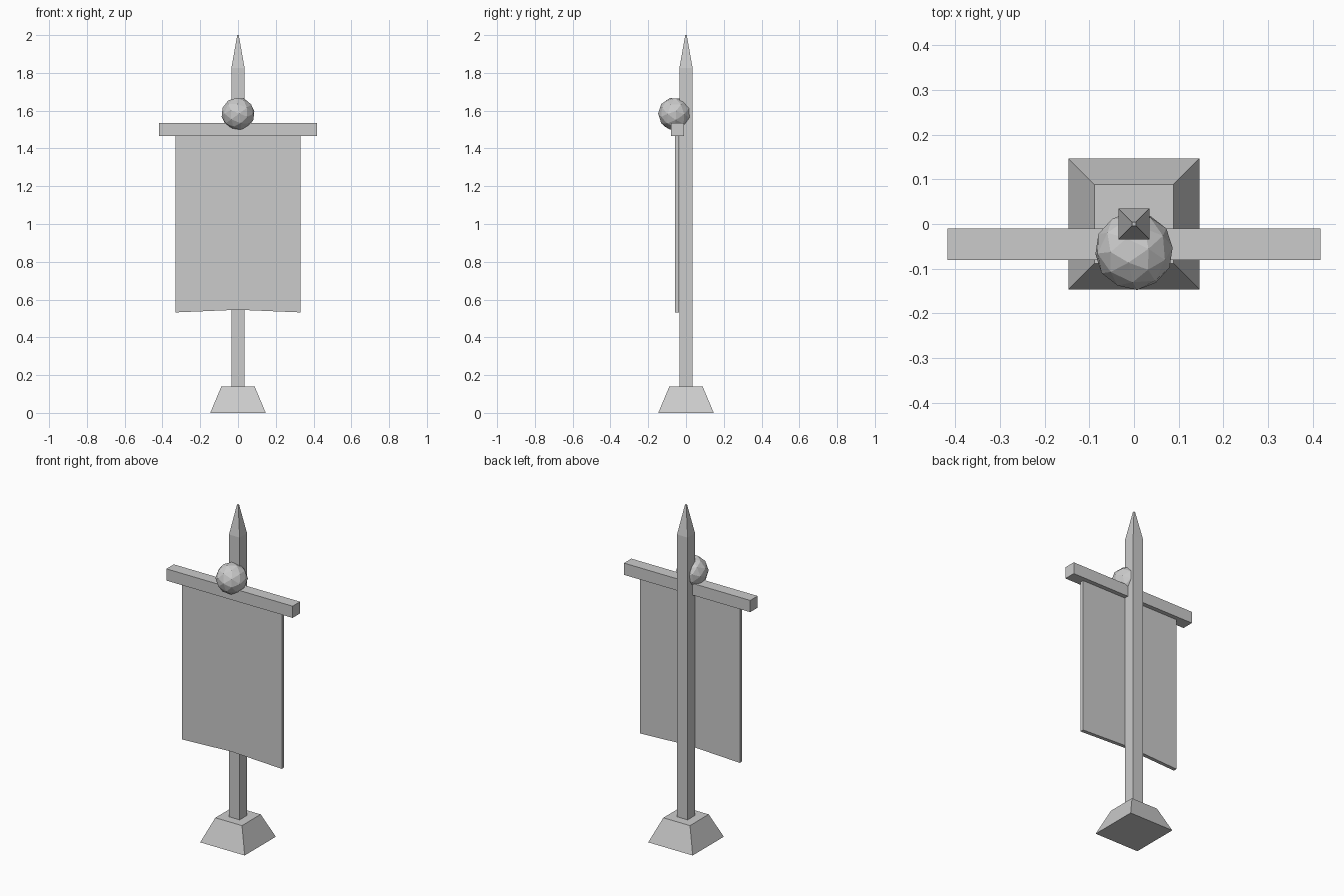
import bpy
import bmesh
from math import radians
from mathutils import Euler

cube = bpy.data.objects.get("Cube")
if cube:
    bpy.data.objects.remove(cube, do_unlink=True)

# One plain grey for every part
grey = bpy.data.materials.new("plain grey")
grey.use_nodes = True
grey.diffuse_color = (0.6, 0.6, 0.6, 1)
grey.node_tree.nodes["Principled BSDF"].inputs["Base Color"].default_value = (0.6, 0.6, 0.6, 1)


def finish(name, bm):
    bmesh.ops.recalc_face_normals(bm, faces=bm.faces)
    mesh = bpy.data.meshes.new(name)
    bm.to_mesh(mesh)
    bm.free()
    mesh.materials.append(grey)
    obj = bpy.data.objects.new(name, mesh)
    bpy.context.collection.objects.link(obj)
    return obj


def square_stack(name, levels):
    """Loft square sections given as (half width, height)."""
    bm = bmesh.new()
    rings = [[bm.verts.new((sx * h, sy * h, z))
              for sx, sy in ((-1, -1), (1, -1), (1, 1), (-1, 1))] for h, z in levels]
    for low, high in zip(rings, rings[1:]):
        for i in range(4):
            j = (i + 1) % 4
            bm.faces.new((low[i], low[j], high[j], high[i]))
    bm.faces.new(rings[0])
    bm.faces.new(rings[-1])
    return finish(name, bm)


def front_plate(name, outline, y_front, y_back):
    """Extrude an (x, z) outline from front to back."""
    bm = bmesh.new()
    face = bm.faces.new([bm.verts.new((x, y_front, z)) for x, z in outline])
    out = bmesh.ops.extrude_face_region(bm, geom=[face])
    moved = [v for v in out["geom"] if isinstance(v, bmesh.types.BMVert)]
    bmesh.ops.translate(bm, verts=moved, vec=(0, y_back - y_front, 0))
    return finish(name, bm)


# Foot and pointed pole
square_stack("base", [(0.147, 0), (0.088, 0.14)])
square_stack("pole", [(0.035, 0.13), (0.035, 1.825), (0.004, 2.0)])

# Crossbar and hanging cloth with a slightly raised middle hem
front_plate("crossbar", [(-0.417, 1.465), (0.417, 1.465), (0.417, 1.535), (-0.417, 1.535)],
            -0.08, -0.01)
front_plate("banner", [(-0.33, 0.532), (0, 0.546), (0.33, 0.532), (0.33, 1.47), (-0.33, 1.47)],
            -0.058, -0.036)

# Faceted ball in front of the pole
bm = bmesh.new()
bmesh.ops.create_icosphere(bm, subdivisions=2, radius=0.088)
bmesh.ops.rotate(bm, verts=bm.verts, cent=(0, 0, 0),
                 matrix=Euler((radians(35), radians(12), radians(20))).to_matrix())
bmesh.ops.translate(bm, verts=bm.verts, vec=(0, -0.06, 1.583))
finish("ball", bm)
